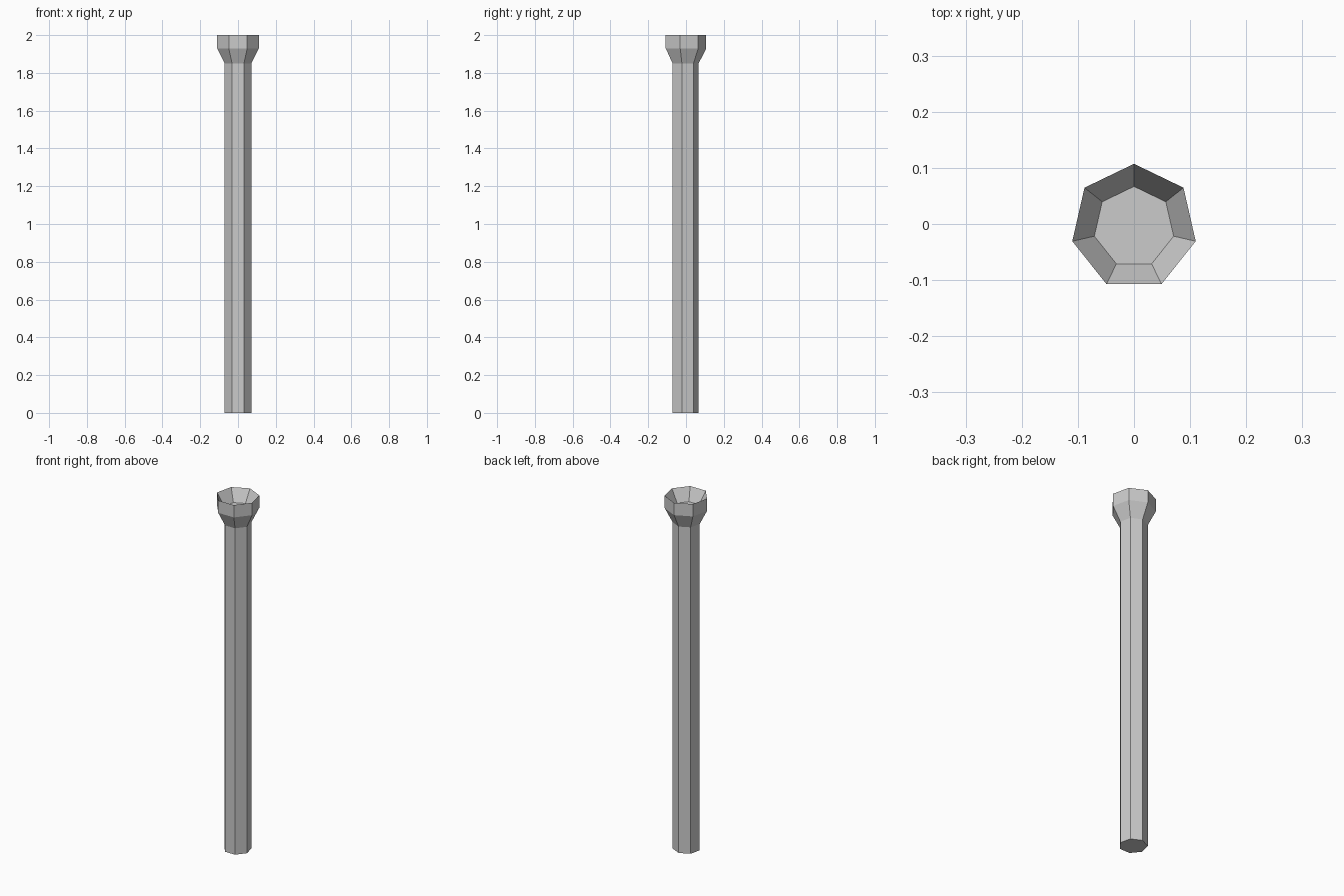
import bpy, bmesh
from math import sin, cos, pi

if "Cube" in bpy.data.objects:
    bpy.data.objects.remove(bpy.data.objects["Cube"])

SIDES = 7
SHIFT_Y = -0.0056   # centres the heptagon's bounds on y = 0


def lathe(name, profile):
    """Seven-sided solid from (radius, z) rings, capped at both ends."""
    bm = bmesh.new()
    rings = []
    for r, z in profile:
        rings.append([bm.verts.new((r * cos(pi / 2 + 2 * pi * k / SIDES),
                                    r * sin(pi / 2 + 2 * pi * k / SIDES) + SHIFT_Y, z))
                      for k in range(SIDES)])
    for a, b in zip(rings, rings[1:]):
        for k in range(SIDES):
            n = (k + 1) % SIDES
            bm.faces.new((a[k], a[n], b[n], b[k]))
    bm.faces.new(rings[0][::-1])
    bm.faces.new(rings[-1])
    bmesh.ops.recalc_face_normals(bm, faces=bm.faces)
    mesh = bpy.data.meshes.new(name)
    bm.to_mesh(mesh)
    bm.free()
    obj = bpy.data.objects.new(name, mesh)
    bpy.context.collection.objects.link(obj)
    return obj


# Straight shaft flaring to a sharp-rimmed cup, then down to the cup floor
lathe("post_with_cupped_head", [
    (0.0725, 0.0),
    (0.0725, 1.85),
    (0.1128, 1.93),
    (0.1128, 2.0),
    (0.0725, 1.93),
])
